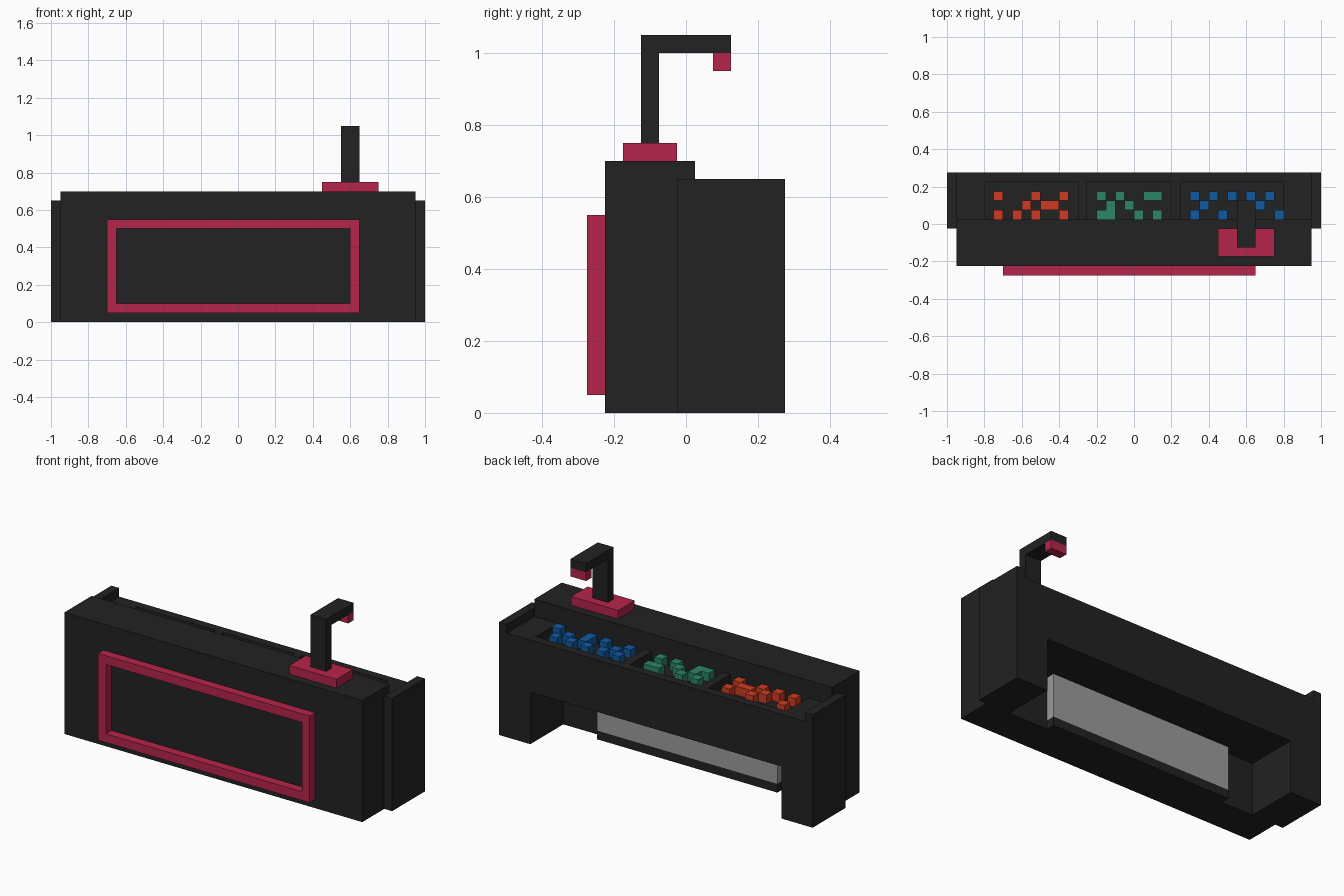
import bpy, bmesh
from mathutils import Matrix, Vector

if "Cube" in bpy.data.objects:
    bpy.data.objects.remove(bpy.data.objects["Cube"])


def material(name, rgb):
    m = bpy.data.materials.new(name)
    m.diffuse_color = (*rgb, 1.0)
    m.use_nodes = True
    m.node_tree.nodes["Principled BSDF"].inputs["Base Color"].default_value = m.diffuse_color
    return m


BLACK = material("charcoal", (0.016, 0.016, 0.016))
CRIMSON = material("crimson", (0.47, 0.018, 0.07))
GREY = material("mid grey", (0.33, 0.33, 0.33))
RED = material("red orange", (0.61, 0.044, 0.016))
GREEN = material("sea green", (0.025, 0.235, 0.135))
BLUE = material("blue", (0.005, 0.10, 0.35))


def boxes(name, mat, *spans):
    """One object made of boxes, each given as x0, x1, y0, y1, z0, z1."""
    bm = bmesh.new()
    for x0, x1, y0, y1, z0, z1 in spans:
        centre = Vector(((x0 + x1) / 2, (y0 + y1) / 2, (z0 + z1) / 2))
        size = Matrix.Diagonal((x1 - x0, y1 - y0, z1 - z0, 1))
        bmesh.ops.create_cube(bm, size=1, matrix=Matrix.Translation(centre) @ size)
    mesh = bpy.data.meshes.new(name)
    bm.to_mesh(mesh)
    bm.free()
    mesh.materials.append(mat)
    ob = bpy.data.objects.new(name, mesh)
    bpy.context.collection.objects.link(ob)
    return ob


# Front cabinet with a counter lip reaching back over the deck
boxes("front_cabinet", BLACK, (-0.95, 0.95, -0.225, -0.025, 0, 0.7))
boxes("counter_lip", BLACK, (-0.95, 0.95, -0.025, 0.025, 0.6, 0.7))

# Raised border on the front
boxes("front_frame", CRIMSON,
      (-0.7, 0.65, -0.275, -0.225, 0.5, 0.55),
      (-0.7, 0.65, -0.275, -0.225, 0.05, 0.1),
      (-0.7, -0.65, -0.275, -0.225, 0.1, 0.5),
      (0.6, 0.65, -0.275, -0.225, 0.1, 0.5))

# Rear housing: legs, body and side rims
for side, a, b, r in (("left", -1, -0.8, -0.95), ("right", 0.8, 1, 0.95)):
    boxes(side + "_leg", BLACK, (a, b, -0.025, 0.275, 0, 0.3))
    boxes(side + "_rim", BLACK,
          (min(r, r / abs(r)), max(r, r / abs(r)), -0.025, 0.275, 0.55, 0.65))
boxes("rear_body", BLACK, (-1, 1, -0.025, 0.275, 0.3, 0.55))

# Deck borders leave three shallow trays
boxes("deck_border", BLACK,
      (-0.95, 0.95, 0.225, 0.275, 0.55, 0.6),
      (-0.95, 0.95, -0.025, 0.025, 0.55, 0.6),
      *[(a, b, 0.025, 0.225, 0.55, 0.6) for a, b in
        ((-0.95, -0.8), (-0.3, -0.25), (0.2, 0.25), (0.8, 0.95))])

# Grey panel and its plinth in the knee space
boxes("inner_plinth", BLACK, (-0.6, 0.55, -0.025, 0.025, 0, 0.05))
boxes("inner_panel", GREY, (-0.6, 0.55, -0.025, 0.025, 0.05, 0.3))

# Small cubes in the trays: '#' marks a cube, rows run from back to front
TRAYS = (
    ("red_pieces", RED, -0.75, ("#...#..#",
                                "...#.##.",
                                "#.#.#..#")),
    ("green_pieces", GREEN, -0.2, ("#.#..##",
                                   ".#.#...",
                                   "##..#.#")),
    ("blue_pieces", BLUE, 0.3, ("#.#.#.#.#.",
                                ".#...#.#..",
                                "#..#.#...#")),
)
for name, mat, x0, rows in TRAYS:
    cubes = []
    for j, row in enumerate(rows):
        y = 0.125 - 0.05 * j
        for i, c in enumerate(row):
            if c == "#":
                x = x0 + 0.05 * i
                cubes.append((x, x + 0.05, y, y + 0.05, 0.55, 0.6))
    boxes(name, mat, *cubes)

# Hooked lamp on the counter
boxes("lamp_base", CRIMSON, (0.45, 0.75, -0.175, -0.025, 0.7, 0.75))
boxes("lamp_arm", BLACK,
      (0.55, 0.65, -0.125, -0.075, 0.75, 1.0),
      (0.55, 0.65, -0.125, 0.125, 1.0, 1.05))
boxes("lamp_tip", CRIMSON, (0.55, 0.65, 0.075, 0.125, 0.95, 1.0))
